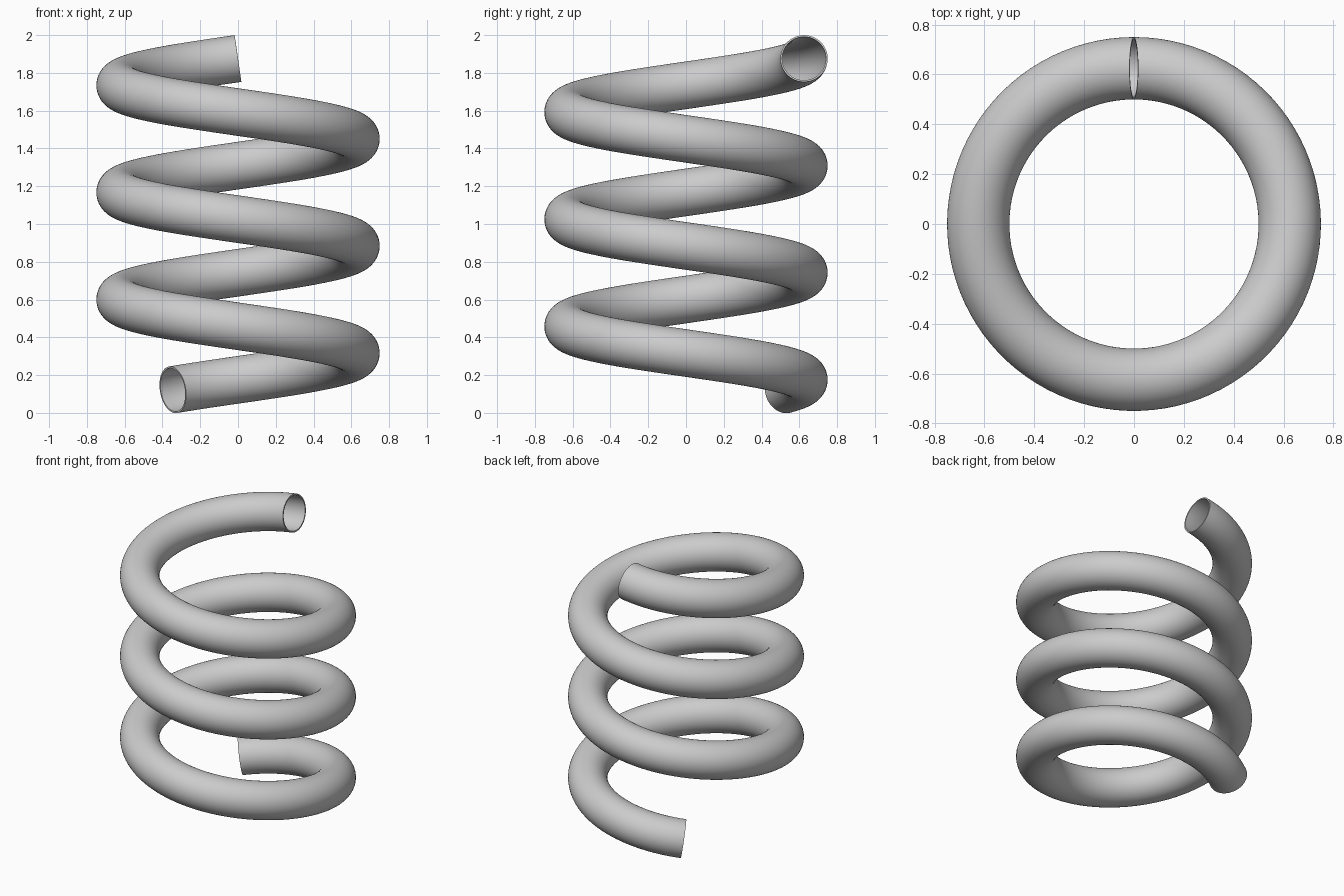
import bpy
import bmesh
from math import pi, atan2, asin, degrees, radians, hypot
from mathutils import Matrix, Vector

if "Cube" in bpy.data.objects:
    bpy.data.objects.remove(bpy.data.objects["Cube"])

COIL_RADIUS = 0.625
TUBE_RADIUS = 0.125
WALL = 0.009
PITCH = 0.567
TOP_Z = 1.876
TURNS = 3 + asin(0.345 / COIL_RADIUS) / (2 * pi)
STEPS = 300
SIDES = 64

steel = bpy.data.materials.new("light grey")
steel.use_nodes = True
grey = (0.6, 0.6, 0.6, 1)
steel.diffuse_color = grey
steel.node_tree.nodes["Principled BSDF"].inputs["Base Color"].default_value = grey

# Tube section at the top end, square to the helix direction
lead_angle = atan2(PITCH, 2 * pi * COIL_RADIUS)
centre = Vector((0, COIL_RADIUS, TOP_Z))
section = (Matrix.Translation(centre)
           @ Matrix.Rotation(-lead_angle, 4, 'Y')
           @ Matrix.Rotation(pi / 2, 4, 'Y'))
bm = bmesh.new()
bmesh.ops.create_circle(bm, segments=SIDES, radius=TUBE_RADIUS, matrix=section)

# Sweep the section down the helix
bmesh.ops.spin(bm, geom=bm.verts[:] + bm.edges[:], cent=(0, 0, 0), axis=(0, 0, 1),
               dvec=(0, 0, -PITCH * TURNS / STEPS), angle=2 * pi * TURNS,
               steps=STEPS, use_duplicate=False)

# Make the face directions point out of the tube
bmesh.ops.recalc_face_normals(bm, faces=bm.faces)
outermost = max(bm.faces, key=lambda f: f.calc_center_median().xy.length)
if outermost.normal.xy.dot(outermost.calc_center_median().xy) < 0:
    bmesh.ops.reverse_faces(bm, faces=bm.faces)

mesh = bpy.data.meshes.new("coil_spring")
bm.to_mesh(mesh)
bm.free()
mesh.materials.append(steel)
spring = bpy.data.objects.new("coil_spring", mesh)
bpy.context.collection.objects.link(spring)

# Thin tube wall with open ends
wall = spring.modifiers.new("tube_wall", 'SOLIDIFY')
wall.thickness = WALL
wall.offset = -1

bpy.ops.object.select_all(action='DESELECT')
spring.select_set(True)
bpy.context.view_layer.objects.active = spring
bpy.ops.object.modifier_apply(modifier=wall.name)
bpy.ops.object.shade_smooth_by_angle(angle=radians(40))
